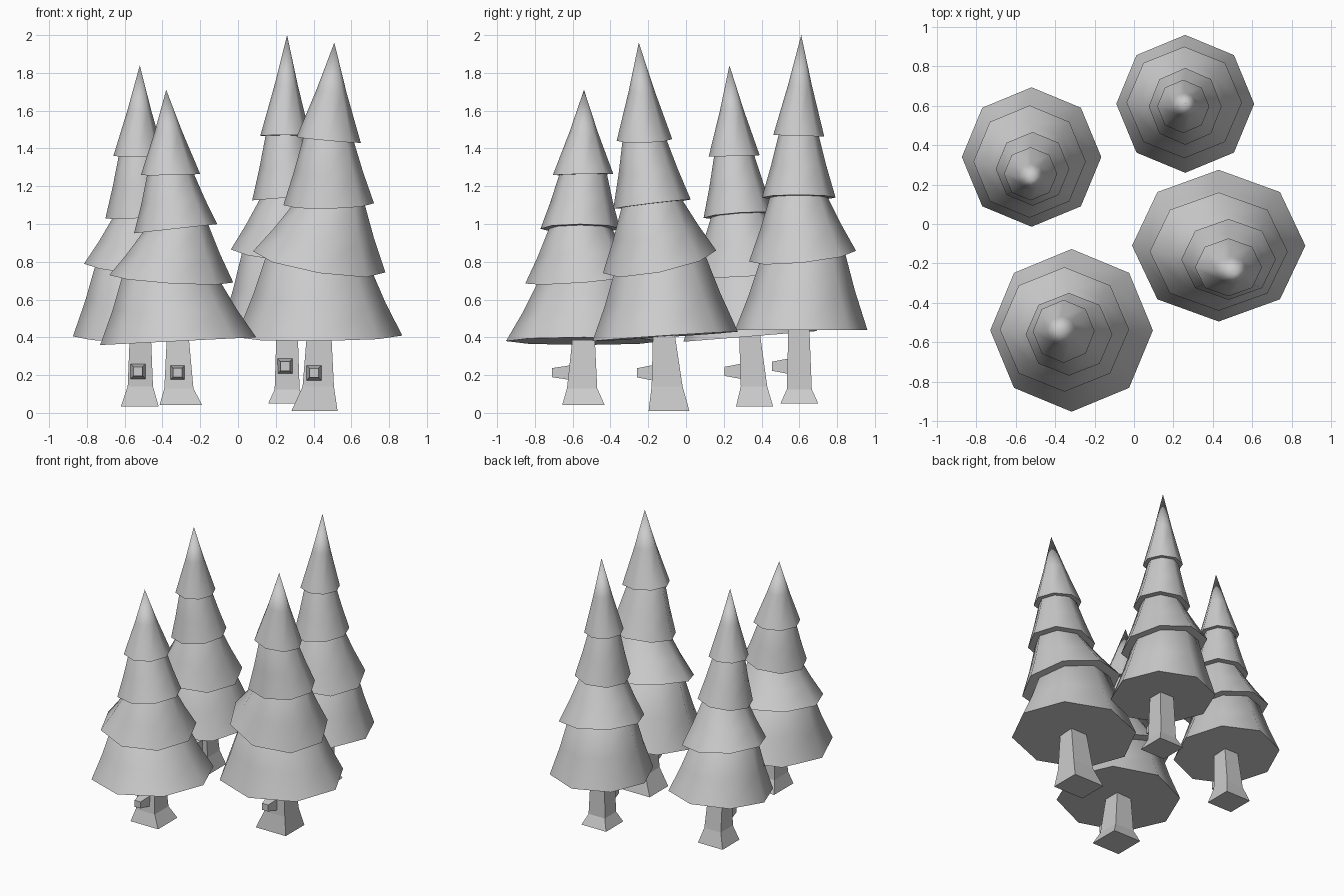
import bpy
import bmesh
from math import sin, cos, pi, radians

if "Cube" in bpy.data.objects:
    bpy.data.objects.remove(bpy.data.objects["Cube"])

# One plain colour for the whole grove
grey = bpy.data.materials.new("light grey")
grey.use_nodes = True
colour = (0.6, 0.6, 0.6, 1)
grey.diffuse_color = colour
grey.node_tree.nodes["Principled BSDF"].inputs["Base Color"].default_value = colour


def loft(name, rings, tip=None, smooth=False):
    """Skin a stack of point rings, closing the first one and the far end."""
    bm = bmesh.new()
    loops = [[bm.verts.new(p) for p in ring] for ring in rings]
    n = len(loops[0])
    for low, high in zip(loops, loops[1:]):
        for i in range(n):
            j = (i + 1) % n
            bm.faces.new((low[i], low[j], high[j], high[i]))
    bm.faces.new(loops[0][::-1])
    if tip:
        top = bm.verts.new(tip)
        for i in range(n):
            bm.faces.new((loops[-1][i], loops[-1][(i + 1) % n], top))
    else:
        bm.faces.new(loops[-1])
    bmesh.ops.recalc_face_normals(bm, faces=bm.faces)
    mesh = bpy.data.meshes.new(name)
    bm.to_mesh(mesh)
    bm.free()
    mesh.materials.append(grey)
    obj = bpy.data.objects.new(name, mesh)
    bpy.context.collection.objects.link(obj)
    if smooth:
        bpy.ops.object.select_all(action="DESELECT")
        bpy.context.view_layer.objects.active = obj
        obj.select_set(True)
        bpy.ops.object.shade_smooth_by_angle(angle=radians(55))
    return obj


def octagon(tier, scale=1.0, lift=0.0):
    """Eight points round a tier's rim, following its tilt."""
    x, y, z, rx, ry, tilt_x, tilt_y = tier
    points = []
    for k in range(8):
        dx = rx * scale * cos(k * pi / 4)
        dy = ry * scale * sin(k * pi / 4)
        points.append((x + dx, y + dy, z + lift + dx * tilt_x + dy * tilt_y))
    return points


def halfway(ring_a, ring_b, pinch):
    """Middle ring, drawn slightly inward for a concave skirt."""
    mid = [[(a + b) / 2 for a, b in zip(p, q)] for p, q in zip(ring_a, ring_b)]
    cx = sum(p[0] for p in mid) / len(mid)
    cy = sum(p[1] for p in mid) / len(mid)
    return [(cx + (p[0] - cx) * pinch, cy + (p[1] - cy) * pinch, p[2]) for p in mid]


def square(x, y, z, hx, hy):
    return [(x - hx, y - hy, z), (x + hx, y - hy, z),
            (x + hx, y + hy, z), (x - hx, y + hy, z)]


def upright(x, y, z, h):
    """Square standing in the xz plane, for the branch stub."""
    return [(x - h, y, z - h), (x + h, y, z - h), (x + h, y, z + h), (x - h, y, z + h)]


def tree(label, tiers, apex, trunk, branch):
    # Foliage skirts, each tucked inside the one above
    for i, (tier, above) in enumerate(zip(tiers, tiers[1:])):
        rim, neck = octagon(tier), octagon(above, 0.79)
        loft(f"{label}_foliage_{i + 1}",
             [rim, halfway(rim, neck, 0.98), neck, octagon(above, 0.6, 0.06)], smooth=True)

    # Pointed crown
    rim = octagon(tiers[-1])
    shoulder = halfway(rim, [apex] * 8, 0.94)
    loft(f"{label}_foliage_crown", [rim, shoulder], tip=apex, smooth=True)

    # Flared square trunk with a short stub on the front
    loft(f"{label}_trunk", [square(*level) for level in trunk])
    x, root, tip, z = branch
    loft(f"{label}_branch_stub", [upright(x, root, z, 0.042), upright(x, tip, z, 0.024)])


# Tiers: centre x, y, z, radius x, y, tilt x, y
# Trunk levels: centre x, y, z, half width x, y
tree("front_left_side_tree",
     [(0.43, -0.11, 0.405, 0.44, 0.385, 0.01, 0.065),
      (0.43, -0.14, 0.8, 0.35, 0.3, -0.16, 0.2),
      (0.48, -0.18, 1.105, 0.24, 0.205, 0.02, 0.12),
      (0.48, -0.22, 1.445, 0.17, 0.147, -0.09, 0.03)],
     (0.51, -0.25, 1.96),
     [(0.405, -0.09, 0.01, 0.122, 0.108), (0.425, -0.1, 0.14, 0.083, 0.082),
      (0.43, -0.12, 0.46, 0.062, 0.054)],
     (0.403, -0.17, -0.26, 0.212))

tree("back_left_side_tree",
     [(0.26, 0.61, 0.44, 0.35, 0.35, 0, 0),
      (0.255, 0.617, 0.83, 0.293, 0.283, -0.12, 0.1),
      (0.26, 0.597, 1.14, 0.185, 0.195, 0.08, 0),
      (0.25, 0.597, 1.467, 0.132, 0.135, 0, -0.03)],
     (0.26, 0.61, 2.0),
     [(0.26, 0.6, 0.05, 0.1, 0.1), (0.26, 0.6, 0.125, 0.066, 0.066),
      (0.26, 0.597, 0.5, 0.054, 0.054)],
     (0.25, 0.55, 0.455, 0.247))

tree("back_right_side_tree",
     [(-0.52, 0.34, 0.405, 0.354, 0.354, 0, 0.08),
      (-0.53, 0.317, 0.755, 0.285, 0.285, -0.12, 0.08),
      (-0.515, 0.28, 1.045, 0.187, 0.187, 0.08, 0.07),
      (-0.525, 0.255, 1.36, 0.135, 0.135, 0, 0.03)],
     (-0.52, 0.23, 1.84),
     [(-0.52, 0.363, 0.035, 0.1, 0.098), (-0.517, 0.36, 0.14, 0.067, 0.07),
      (-0.517, 0.333, 0.46, 0.054, 0.053)],
     (-0.53, 0.3, 0.205, 0.22))

tree("front_right_side_tree",
     [(-0.317, -0.54, 0.38, 0.413, 0.413, 0.05, 0),
      (-0.353, -0.535, 0.71, 0.328, 0.316, -0.06, 0.08),
      (-0.33, -0.56, 0.975, 0.22, 0.21, 0.11, 0),
      (-0.357, -0.545, 1.262, 0.157, 0.16, 0.02, 0.02)],
     (-0.38, -0.54, 1.71),
     [(-0.303, -0.543, 0.043, 0.112, 0.112), (-0.313, -0.55, 0.13, 0.077, 0.08),
      (-0.32, -0.54, 0.46, 0.054, 0.054)],
     (-0.32, -0.59, -0.71, 0.213))
